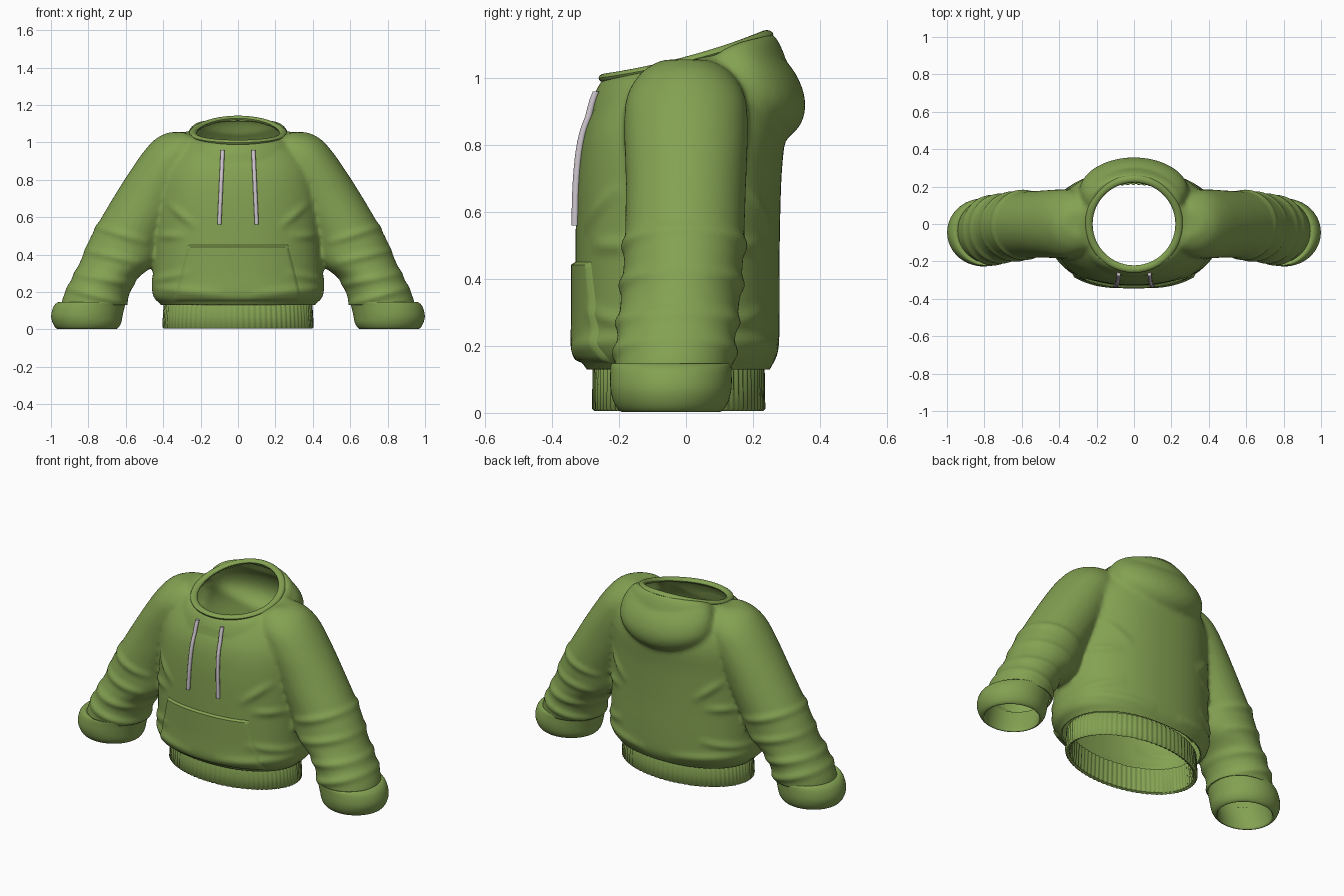
import bpy, bmesh, math
from mathutils import Vector
from mathutils.bvhtree import BVHTree

if "Cube" in bpy.data.objects:
    bpy.data.objects.remove(bpy.data.objects["Cube"])


def material(name, rgb):
    m = bpy.data.materials.new(name)
    m.use_nodes = True
    m.diffuse_color = (*rgb, 1)
    node = next(n for n in m.node_tree.nodes if n.type == 'BSDF_PRINCIPLED')
    node.inputs["Base Color"].default_value = (*rgb, 1)
    node.inputs["Roughness"].default_value = 0.8
    return m


GREEN = material("olive green cloth", (0.23, 0.36, 0.085))
CORD = material("pale grey cord", (0.60, 0.55, 0.60))


def make(name, bm, mat=GREEN, angle=40):
    bmesh.ops.recalc_face_normals(bm, faces=bm.faces)
    mesh = bpy.data.meshes.new(name)
    bm.to_mesh(mesh)
    bm.free()
    mesh.materials.append(mat)
    ob = bpy.data.objects.new(name, mesh)
    bpy.context.collection.objects.link(ob)
    bpy.ops.object.select_all(action='DESELECT')
    ob.select_set(True)
    bpy.context.view_layer.objects.active = ob
    bpy.ops.object.shade_smooth_by_angle(angle=math.radians(angle))
    return ob


def spline(rows, steps):
    """Catmull-Rom resampling of rows of numbers."""
    out = []
    for i in range(len(rows) - 1):
        a, b, c, d = (Vector(rows[min(max(i + k, 0), len(rows) - 1)]) for k in (-1, 0, 1, 2))
        for s in range(steps):
            t = s / steps
            out.append(b + (c - a) * t / 2 + (a * 2 - b * 5 + c * 4 - d) * t * t / 2
                       + (b * 3 - a - c * 3 + d) * t ** 3 / 2)
    return out + [Vector(rows[-1])]


def loft(bm, rows, seg=64, power=2.0, caps=True, rib=0.0):
    """Rows of (z, centre x, centre y, radius x, radius y)."""
    rings = []
    for z, cx, cy, rx, ry in rows:
        ring = []
        for k in range(seg):
            a = math.tau * k / seg
            c, s = math.cos(a), math.sin(a)
            r = rib if k % 4 < 2 else 0
            ring.append(bm.verts.new((
                cx + math.copysign(abs(c) ** (2 / power), c) * (rx - r),
                cy + math.copysign(abs(s) ** (2 / power), s) * (ry - r), z)))
        rings.append(ring)
    for lo, hi in zip(rings, rings[1:]):
        for k in range(seg):
            j = (k + 1) % seg
            bm.faces.new((lo[k], lo[j], hi[j], hi[k]))
    if caps:
        bm.faces.new(rings[0][::-1])
        bm.faces.new(rings[-1])


def body_rows(rows):
    """Rows of (z, half width, front y, back y)."""
    return [(z, 0, (f + b) / 2, w, (b - f) / 2) for z, w, f, b in rows]


def rim_height(y):
    return 1.05 + 0.27 * y + 0.25 * y * y


TORSO = [(0.05, 0.38, -0.26, 0.22), (0.13, 0.41, -0.295, 0.25), (0.18, 0.455, -0.33, 0.275),
         (0.30, 0.455, -0.33, 0.28), (0.50, 0.45, -0.33, 0.28), (0.70, 0.44, -0.325, 0.285),
         (0.84, 0.42, -0.305, 0.295), (0.94, 0.37, -0.26, 0.28), (1.00, 0.30, -0.22, 0.25),
         (1.045, 0.24, -0.12, 0.22)]
SLEEVE = [(0.05, 0.785, -0.045, 0.17, 0.17), (0.16, 0.765, -0.035, 0.175, 0.175),
          (0.27, 0.715, -0.025, 0.175, 0.177), (0.36, 0.64, -0.015, 0.205, 0.178),
          (0.50, 0.585, -0.005, 0.20, 0.178), (0.70, 0.47, 0, 0.20, 0.18),
          (0.85, 0.385, 0, 0.19, 0.185), (0.95, 0.335, 0, 0.17, 0.175),
          (1.02, 0.30, 0, 0.14, 0.13), (1.055, 0.28, 0, 0.09, 0.07)]
HOOD = [(0.79, 0.12, 0.08, 0.26), (0.85, 0.23, 0.0, 0.335), (0.92, 0.285, 0.0, 0.357),
        (1.00, 0.29, 0.0, 0.335), (1.07, 0.26, 0.02, 0.285), (1.125, 0.20, 0.04, 0.25)]

# Shell: torso, sleeves and hood melted into one cloth surface
bm = bmesh.new()
loft(bm, spline(body_rows(TORSO), 4), power=2.25)
for side in (1, -1):
    loft(bm, [(z, side * x, y, rx, ry) for z, x, y, rx, ry in spline(SLEEVE, 4)])
loft(bm, spline(body_rows(HOOD), 4))
raw = make("shell_blank", bm)
remesh = raw.modifiers.new("melt", 'REMESH')
remesh.mode = 'VOXEL'
remesh.voxel_size = 0.012
smooth = raw.modifiers.new("soften", 'SMOOTH')
smooth.factor = 0.5
smooth.iterations = 10
bpy.context.view_layer.update()
melted = bpy.data.meshes.new_from_object(raw.evaluated_get(bpy.context.evaluated_depsgraph_get()))
bm = bmesh.new()
bm.from_mesh(melted)
bpy.data.objects.remove(raw)
bpy.data.meshes.remove(melted)


def fold(v, start, end, depth):
    """Raise a soft crease along a line in the front plane."""
    p = Vector((abs(v.co.x), v.co.z))
    a, b = Vector(start), Vector(end)
    t = min(max((p - a).dot(b - a) / (b - a).length_squared, 0), 1)
    d = (p - a.lerp(b, t)).length / 0.022
    return depth * math.exp(-d * d) * (0.4 + 0.6 * math.sin(math.pi * t))


# Cloth folds on elbows, forearms, chest and hem
FOLDS = [((0.58, 0.13), (0.90, 0.22), 0.014), ((0.56, 0.24), (0.87, 0.30), 0.012),
         ((0.54, 0.36), (0.80, 0.42), 0.012), ((0.50, 0.47), (0.76, 0.55), 0.012),
         ((0.24, 0.56), (0.36, 0.66), 0.010), ((0.30, 0.50), (0.42, 0.50), 0.010),
         ((0.10, 0.19), (0.44, 0.22), 0.010), ((0.28, 0.30), (0.46, 0.26), 0.010)]
bm.normal_update()
for v, n in [(v, v.normal.copy()) for v in bm.verts]:
    v.co += n * sum(fold(v, *f) for f in FOLDS)

# Open the neck, waist and wrists
bmesh.ops.bisect_plane(bm, geom=bm.verts[:] + bm.edges[:] + bm.faces[:],
                       plane_co=(0, 0, 0.13), plane_no=(0, 0, -1), clear_outer=True)
hole = [f for f in bm.faces if f.calc_center_median().z > 0.9
        and f.calc_center_median().xy.length < 0.228]
bmesh.ops.delete(bm, geom=hole, context='FACES')
for v in bm.verts:
    r = v.co.xy.length
    if v.co.z > 0.9 and r < 0.30:
        v.co.z += (rim_height(v.co.y) - v.co.z) * min((0.30 - r) / 0.06, 1)
tree = BVHTree.FromBMesh(bm)
shell = make("sweater_shell", bm, angle=60)
thick = shell.modifiers.new("cloth thickness", 'SOLIDIFY')
thick.thickness = 0.010
thick.offset = -1


def front_y(x, z):
    hit = tree.ray_cast(Vector((x, -2, z)), Vector((0, 1, 0)))[0]
    return hit.y if hit else -0.28


# Neck rim
bm = bmesh.new()
N, M = 80, 12
rim = []
for i in range(N):
    a = math.tau * i / N
    ring = []
    for k in range(M):
        b = math.tau * k / M
        r = 0.241 + 0.020 * math.cos(b)
        ring.append(bm.verts.new((r * math.cos(a), r * math.sin(a),
                    rim_height(0.24 * math.sin(a)) + 0.014 * math.sin(b))))
    rim.append(ring)
for i in range(N):
    for k in range(M):
        j, l = (i + 1) % N, (k + 1) % M
        bm.faces.new((rim[i][k], rim[j][k], rim[j][l], rim[i][l]))
make("neck_rim", bm)

# Ribbed waistband, folded to an inner wall
bm = bmesh.new()
band = [(0.15, 0.385, 0.245), (0.13, 0.398, 0.257), (0.07, 0.402, 0.258), (0.012, 0.405, 0.259),
        (0.005, 0.398, 0.252), (0.012, 0.385, 0.240), (0.15, 0.375, 0.235)]
loft(bm, [(z, 0, -0.022, w, d) for z, w, d in band], seg=320, caps=False, rib=0.004)
make("waistband", bm, angle=50)

# Rolled cuffs
CUFF = [(0.14, 0.77, 0.165, 0.165), (0.148, 0.778, 0.180, 0.178), (0.125, 0.795, 0.190, 0.181),
        (0.075, 0.808, 0.191, 0.181), (0.035, 0.808, 0.183, 0.172), (0.008, 0.808, 0.166, 0.155),
        (0.006, 0.808, 0.150, 0.140), (0.05, 0.80, 0.152, 0.142), (0.14, 0.775, 0.155, 0.155)]
for side, label in ((1, "left"), (-1, "right")):
    bm = bmesh.new()
    loft(bm, [(z, side * x, -0.045, rx, ry) for z, x, rx, ry in spline(CUFF, 3)], caps=False)
    make(label + "_cuff", bm, angle=60)

# Front pouch pocket, draped on the shell
bm = bmesh.new()
COLS, ROWS = 48, 24
grid = []
for r in range(ROWS + 1):
    t = r / ROWS
    z = 0.145 + 0.31 * t
    half = 0.35 - 0.08 * t
    row = []
    for c in range(COLS + 1):
        x = half * (2 * c / COLS - 1)
        edge = r in (0, ROWS) or c in (0, COLS)
        row.append(bm.verts.new((x, front_y(x, z) + (0.006 if edge else -0.013), z)))
    grid.append(row)
for r in range(ROWS):
    for c in range(COLS):
        bm.faces.new((grid[r][c], grid[r][c + 1], grid[r + 1][c + 1], grid[r + 1][c]))
make("pouch_pocket", bm, angle=45)

# Drawstrings hanging from the neck
for side, label in ((1, "left"), (-1, "right")):
    bm = bmesh.new()
    rows = []
    for i in range(17):
        t = i / 16
        x, z = side * (0.10 - 0.018 * t), 0.56 + 0.40 * t
        rows.append((z, x, front_y(x, z) - 0.007, 0.011, 0.011))
    loft(bm, rows, seg=10)
    make(label + "_drawstring", bm, CORD)
